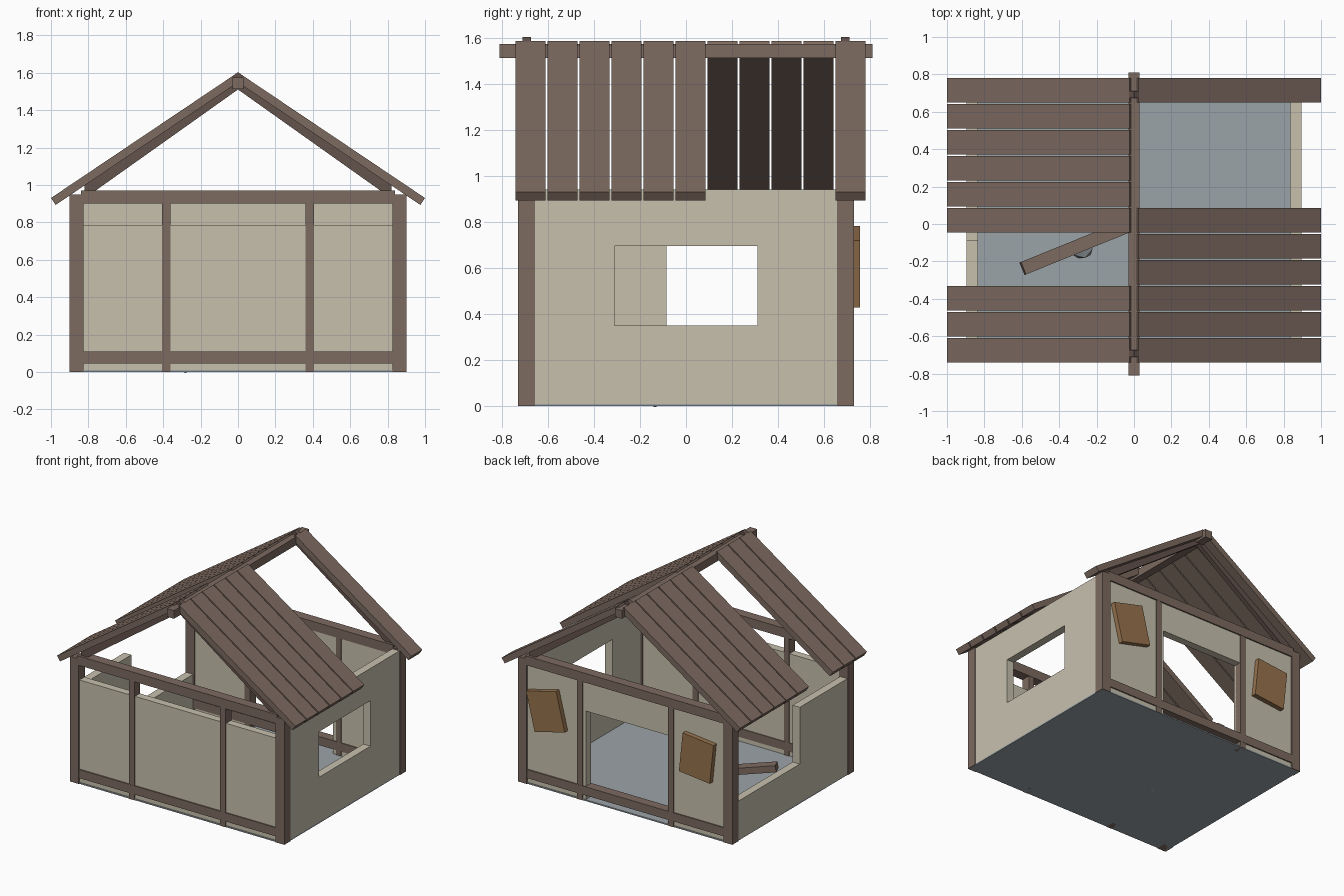
import bpy, bmesh, math
from mathutils import Matrix, Vector

if "Cube" in bpy.data.objects:
    bpy.data.objects.remove(bpy.data.objects["Cube"])


def mat(name, rgb):
    m = bpy.data.materials.new(name)
    m.diffuse_color = (*rgb, 1)
    m.use_nodes = True
    m.node_tree.nodes["Principled BSDF"].inputs["Base Color"].default_value = m.diffuse_color
    return m


WOOD = mat("brown timber", (0.205, 0.145, 0.117))
DARK = mat("dark timber", (0.125, 0.085, 0.07))
PLASTER = mat("beige plaster", (0.57, 0.53, 0.42))
STONE = mat("grey blue stone", (0.33, 0.37, 0.395))
PANEL = mat("orange brown board", (0.31, 0.17, 0.075))


def finish(name, bm, material):
    me = bpy.data.meshes.new(name)
    bmesh.ops.recalc_face_normals(bm, faces=bm.faces)
    bm.to_mesh(me)
    bm.free()
    me.materials.append(material)
    ob = bpy.data.objects.new(name, me)
    bpy.context.collection.objects.link(ob)
    return ob


def boxes(name, material, *spans):
    """One object from (x0, x1, y0, y1, z0, z1) spans."""
    bm = bmesh.new()
    for x0, x1, y0, y1, z0, z1 in spans:
        m = Matrix.Translation(((x0 + x1) / 2, (y0 + y1) / 2, (z0 + z1) / 2)) @ \
            Matrix.Diagonal((x1 - x0, y1 - y0, z1 - z0, 1))
        bmesh.ops.create_cube(bm, size=1, matrix=m)
    return finish(name, bm, material)


def prism(name, material, pts, y0, y1):
    """Extrude an x-z profile along y."""
    bm = bmesh.new()
    f = bm.faces.new([bm.verts.new((x, y0, z)) for x, z in pts])
    r = bmesh.ops.extrude_face_region(bm, geom=[f])
    verts = [v for v in r["geom"] if isinstance(v, bmesh.types.BMVert)]
    bmesh.ops.translate(bm, verts=verts, vec=(0, y1 - y0, 0))
    return finish(name, bm, material)


def board(name, material, size, loc, rot):
    bm = bmesh.new()
    m = Matrix.Translation(loc) @ rot @ Matrix.Diagonal((*size, 1))
    bmesh.ops.create_cube(bm, size=1, matrix=m)
    return finish(name, bm, material)


# Floor
boxes("floor", STONE, (-0.895, 0.895, -0.725, 0.725, 0, 0.01))

# Timber frame on front and back
for side, s in (("front", -1), ("back", 1)):
    ya, yb = sorted((s * 0.655, s * 0.73))
    for k in (-1, 1):
        xa, xb = sorted((k * 0.825, k * 0.9))
        boxes(side + "_corner_post", WOOD, (xa, xb, ya, yb, 0, 0.95))
        xa, xb = sorted((k * 0.36, k * 0.405))
        boxes(side + "_stud", WOOD, (xa, xb, ya + 0.002, yb - 0.002, 0, 0.905))
    boxes(side + "_top_beam", WOOD, (-0.84, 0.84, ya, yb, 0.9, 0.97))
    boxes(side + "_bottom_beam", WOOD, (-0.83, 0.83, ya + 0.001, yb - 0.001, 0.045, 0.11))

# Walls: low front, doorway at back, window at right, broken left
Z = 0.005
boxes("front_wall", PLASTER, (-0.83, 0.83, -0.72, -0.662, Z, 0.785))
boxes("back_wall", PLASTER,
      (-0.83, -0.36, 0.662, 0.72, Z, 0.902),
      (0.335, 0.83, 0.662, 0.72, Z, 0.902),
      (-0.36, 0.335, 0.662, 0.72, 0.68, 0.902))
boxes("right_wall", PLASTER,
      (0.835, 0.895, -0.66, -0.31, Z, 0.94),
      (0.835, 0.895, 0.31, 0.66, Z, 0.94),
      (0.835, 0.895, -0.31, 0.31, Z, 0.35),
      (0.835, 0.895, -0.31, 0.31, 0.695, 0.94))
boxes("left_wall", PLASTER,
      (-0.895, -0.835, -0.66, -0.085, Z, 0.73),
      (-0.895, -0.835, -0.085, 0.66, Z, 0.3))

# Ridge beam
boxes("ridge_beam", WOOD, (-0.03, 0.03, -0.81, 0.81, 1.512, 1.573))

# Rafters and roof planks, with gaps where planks are missing
missing = {1: (6, 7, 8, 9), -1: (3, 4)}
for s in (1, -1):
    for y in (-0.692, 0.692):
        prism("rafter", DARK, [(s * x, z) for x, z in
              ((0, 1.51), (0.82, 0.928), (0.82, 1.015), (0, 1.603))], y - 0.018, y + 0.018)
    for i in range(11):
        if i in missing[s]:
            continue
        y = -0.675 + 0.139 * i
        prism("roof_plank", WOOD, [(s * x, z) for x, z in
              ((0.025, 1.585), (1.0, 0.93), (0.975, 0.893), (0.0, 1.548))],
              y - 0.065, y + 0.065)

# Crooked boards on the back wall
for x, z, deg in ((0.65, 0.605, 14), (-0.615, 0.59, -6)):
    board("crooked_board", PANEL, (0.26, 0.037, 0.30), (x, 0.738, z),
          Matrix.Rotation(math.radians(deg), 4, "Y"))

# Fallen timber propped on a stone
a, b = Vector((-0.595, -0.238, 0.14)), Vector((-0.02, -0.005, 0.03))
d = b - a
rot = d.to_track_quat("X", "Z").to_matrix().to_4x4()
board("fallen_timber", WOOD, (d.length, 0.072, 0.05), (a + b) / 2, rot)
bm = bmesh.new()
bmesh.ops.create_icosphere(bm, subdivisions=1, radius=1, matrix=Matrix.Translation(
    (-0.28, -0.135, 0.035)) @ Matrix.Diagonal((0.065, 0.055, 0.04, 1)))
finish("stone", bm, STONE)
